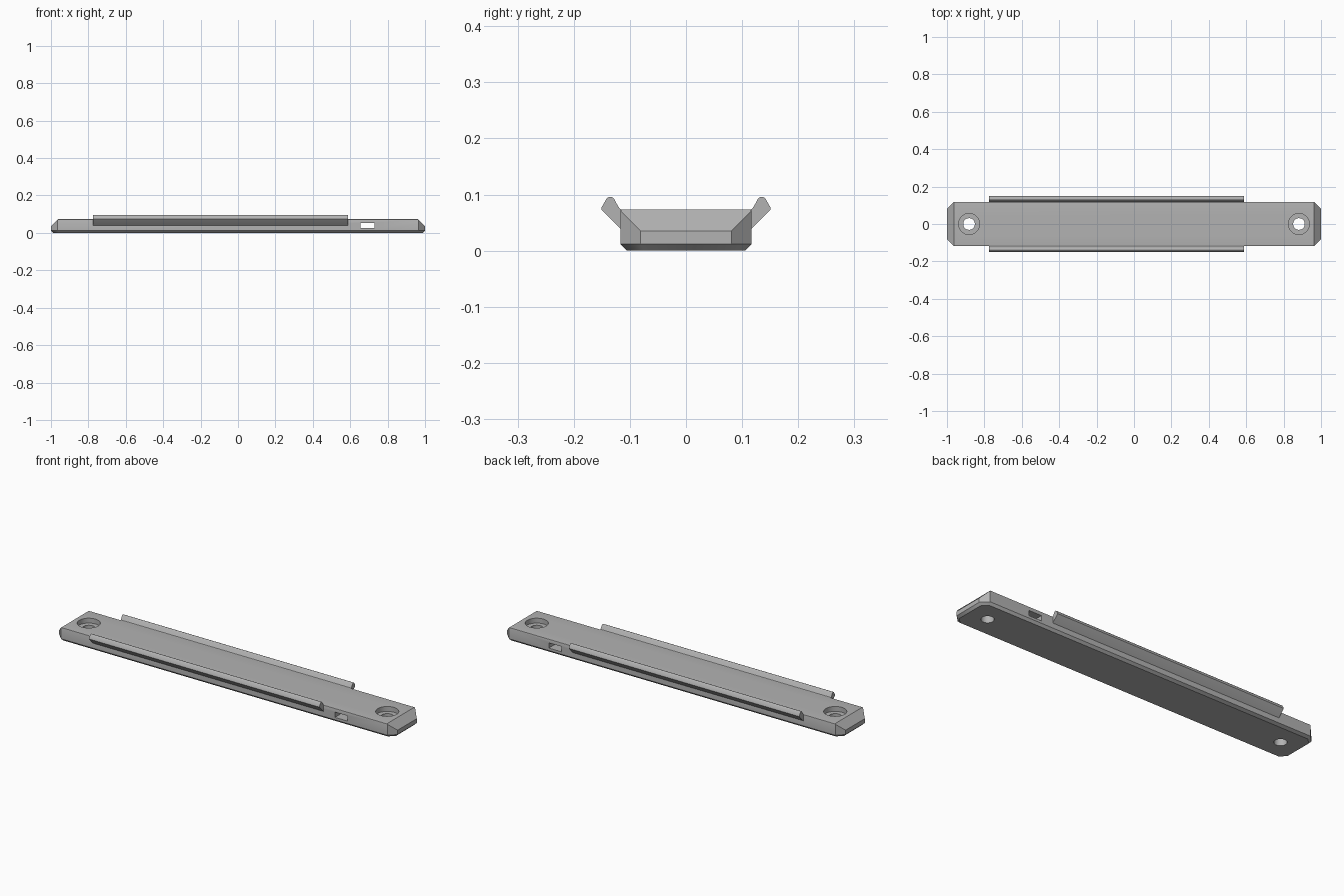
import bpy, bmesh
from mathutils import Vector

if "Cube" in bpy.data.objects:
    bpy.data.objects.remove(bpy.data.objects["Cube"], do_unlink=True)

LENGTH, HALF_Y, HEIGHT = 1.0, 0.117, 0.073
CORNER, FOOT = 0.036, 0.012

grey = bpy.data.materials.new("mid grey")
grey.use_nodes = True
colour = (0.45, 0.45, 0.45, 1)
grey.diffuse_color = colour
grey.node_tree.nodes["Principled BSDF"].inputs["Base Color"].default_value = colour


def add_object(name, bm):
    bmesh.ops.recalc_face_normals(bm, faces=bm.faces)
    mesh = bpy.data.meshes.new(name)
    bm.to_mesh(mesh)
    bm.free()
    obj = bpy.data.objects.new(name, mesh)
    bpy.context.collection.objects.link(obj)
    mesh.materials.append(grey)
    return obj


def box(centre, size):
    bm = bmesh.new()
    bmesh.ops.create_cube(bm, size=1)
    bmesh.ops.scale(bm, vec=size, verts=bm.verts)
    bmesh.ops.translate(bm, vec=centre, verts=bm.verts)
    return bm


def slice_off(bm, point, normal):
    cut = bmesh.ops.bisect_plane(bm, geom=bm.verts[:] + bm.edges[:] + bm.faces[:],
                                 plane_co=point, plane_no=normal, clear_outer=True)
    edges = [e for e in cut["geom_cut"] if isinstance(e, bmesh.types.BMEdge)]
    bmesh.ops.contextual_create(bm, geom=edges)


def smooth(obj):
    bpy.ops.object.select_all(action="DESELECT")
    obj.select_set(True)
    bpy.context.view_layer.objects.active = obj
    bpy.ops.object.shade_smooth_by_angle(angle=0.6)


# Bar with chamfered corners, ends and underside
bm = box((0, 0, HEIGHT / 2), (2 * LENGTH, 2 * HALF_Y, HEIGHT))
for sx in (-1, 1):
    slice_off(bm, (sx * LENGTH, 0, HEIGHT - 0.038), (sx, 0, 1))
    for sy in (-1, 1):
        slice_off(bm, (sx * LENGTH, sy * (HALF_Y - CORNER), 0), (sx, sy, 0))
for s in (-1, 1):
    slice_off(bm, (s * LENGTH, 0, FOOT), (s, 0, -1))
    slice_off(bm, (0, s * HALF_Y, FOOT), (0, s, -1))
    for sy in (-1, 1):
        side = Vector((s, sy, 0)).normalized()
        slice_off(bm, (s * LENGTH, sy * (HALF_Y - CORNER), FOOT), side - Vector((0, 0, 1)))
# Slightly rounded long top edges
rims = [e for e in bm.edges if all(v.co.z > HEIGHT - 0.001 for v in e.verts)
        and abs(e.verts[0].co.x - e.verts[1].co.x) > 1]
bmesh.ops.bevel(bm, geom=rims, offset=0.004, segments=3, profile=0.5, affect="EDGES")
body = add_object("bar", bm)


def cut_away(bm):
    cutter = add_object("cutter", bm)
    cutter.hide_render = True
    mod = body.modifiers.new("cut", "BOOLEAN")
    mod.operation, mod.solver, mod.object = "DIFFERENCE", "EXACT", cutter
    bpy.context.view_layer.objects.active = body
    bpy.ops.object.modifier_apply(modifier=mod.name)
    bpy.data.objects.remove(cutter, do_unlink=True)


# Counterbored screw holes
for x in (-0.882, 0.882):
    for radius, floor in ((0.056, 0.047), (0.031, -0.1)):
        bm = bmesh.new()
        bmesh.ops.create_cone(bm, cap_ends=True, segments=48, radius1=radius,
                              radius2=radius, depth=0.2 - floor)
        bmesh.ops.translate(bm, vec=(x, 0, (0.2 + floor) / 2), verts=bm.verts)
        cut_away(bm)

# Slot through the sides
cut_away(box((0.692, 0, 0.039), (0.074, 1, 0.028)))
smooth(body)

# Flared clip rails with rounded lips
PROFILE = [(0.110, 0.045), (0.117, 0.039), (0.149, 0.071), (0.151, 0.074), (0.150, 0.078),
           (0.142, 0.092), (0.139, 0.095), (0.135, 0.096), (0.131, 0.095), (0.128, 0.092),
           (0.121, 0.079), (0.117, 0.074), (0.110, 0.072)]
for name, s in (("front_rail", -1), ("back_rail", 1)):
    bm = bmesh.new()
    face = bm.faces.new([bm.verts.new((-0.775, s * y, z)) for y, z in PROFILE])
    ext = bmesh.ops.extrude_face_region(bm, geom=[face])
    moved = [v for v in ext["geom"] if isinstance(v, bmesh.types.BMVert)]
    bmesh.ops.translate(bm, vec=(1.362, 0, 0), verts=moved)
    if not face.is_valid or len(bm.faces) < len(PROFILE) + 2:
        bmesh.ops.holes_fill(bm, edges=bm.edges)
    smooth(add_object(name, bm))
